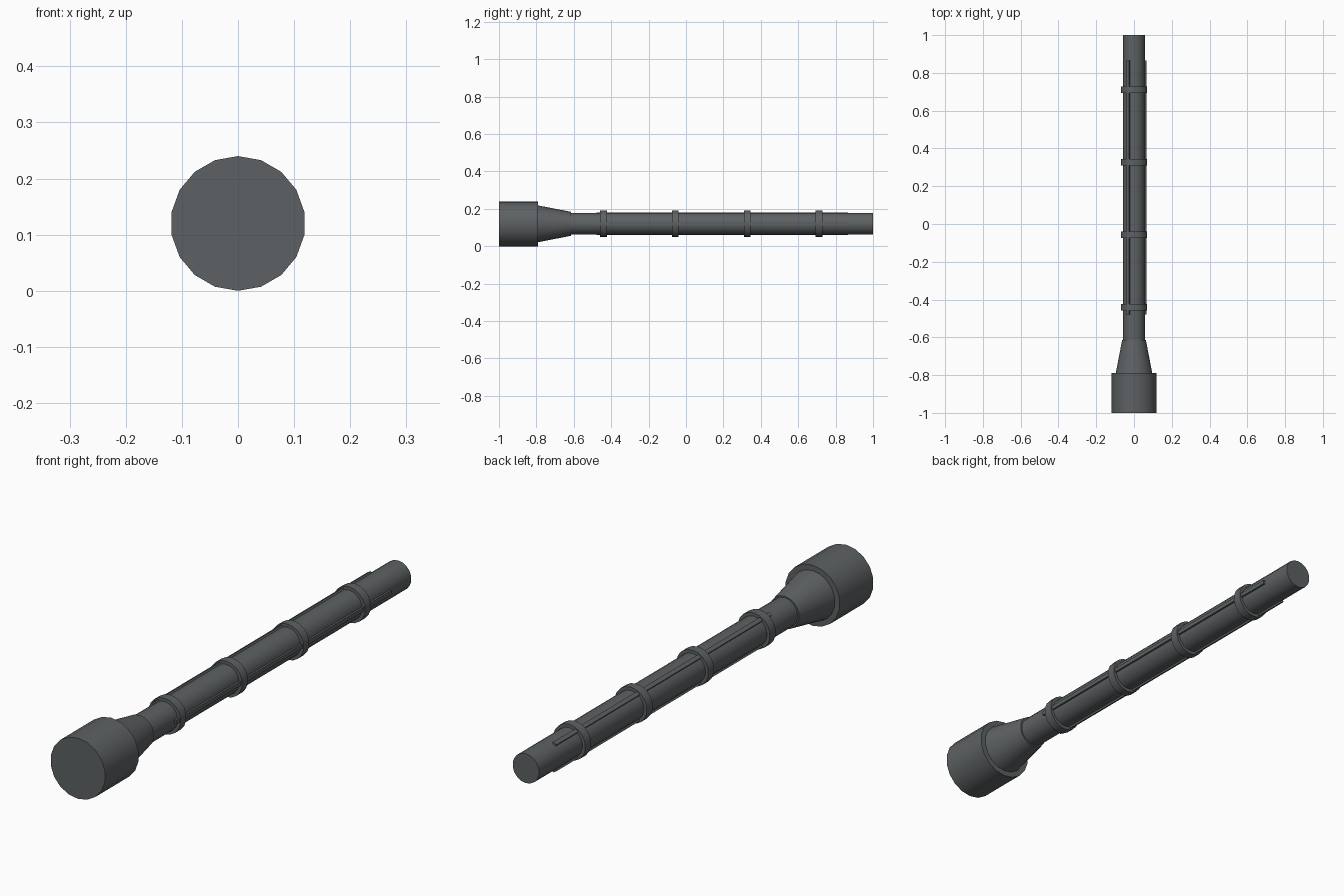
import bpy, bmesh, math
from mathutils import Matrix

if "Cube" in bpy.data.objects:
    bpy.data.objects.remove(bpy.data.objects["Cube"])

AXIS_Z = 0.12
SIDES = 18

mat = bpy.data.materials.new("dark_grey_metal")
mat.diffuse_color = (0.11, 0.12, 0.125, 1)
mat.use_nodes = True
mat.node_tree.nodes["Principled BSDF"].inputs["Base Color"].default_value = mat.diffuse_color


def finish(bm, name):
    bmesh.ops.recalc_face_normals(bm, faces=bm.faces)
    mesh = bpy.data.meshes.new(name)
    bm.to_mesh(mesh)
    bm.free()
    mesh.materials.append(mat)
    obj = bpy.data.objects.new(name, mesh)
    bpy.context.collection.objects.link(obj)
    bpy.ops.object.select_all(action='DESELECT')
    obj.select_set(True)
    bpy.context.view_layer.objects.active = obj
    bpy.ops.object.shade_smooth_by_angle(angle=math.radians(30))
    return obj


def turned(name, profile, hollow=False):
    """Revolve (y, radius) points about the long axis; cap or close the loop."""
    bm = bmesh.new()
    rows = []
    for y, r in profile:
        row = []
        for i in range(SIDES):
            a = math.pi / 2 + 2 * math.pi * i / SIDES
            row.append(bm.verts.new((r * math.cos(a), y, AXIS_Z + r * math.sin(a))))
        rows.append(row)
    pairs = list(zip(rows, rows[1:]))
    if hollow:
        pairs.append((rows[-1], rows[0]))
    else:
        bm.faces.new(rows[0])
        bm.faces.new(rows[-1])
    for a, b in pairs:
        for i in range(SIDES):
            j = (i + 1) % SIDES
            bm.faces.new((a[i], a[j], b[j], b[i]))
    return finish(bm, name)


# Head, tapered neck and long tube
turned("head", [(-1.0, 0.12), (-0.79, 0.12)])
turned("tapered_neck", [(-0.80, 0.1), (-0.615, 0.064)])
turned("tube", [(-0.63, 0.058), (1.0, 0.058)])

# Four clamping bands along the tube
for n in range(4):
    y = -0.441 + n * 0.384
    h = 0.018
    turned(f"band_{n + 1}", [(y - h, 0.054), (y - h, 0.071),
                             (y + h, 0.071), (y + h, 0.054)], hollow=True)

# Three rails spaced evenly around the tube
for n in range(3):
    bm = bmesh.new()
    place = (Matrix.Translation((0, 0.193, AXIS_Z))
             @ Matrix.Rotation(-n * 2 * math.pi / 3, 4, 'Y')
             @ Matrix.Translation((0.0575, 0, 0))
             @ Matrix.Diagonal((0.015, 1.345, 0.016, 1)))
    bmesh.ops.create_cube(bm, size=1, matrix=place)
    finish(bm, f"rail_{n + 1}")
